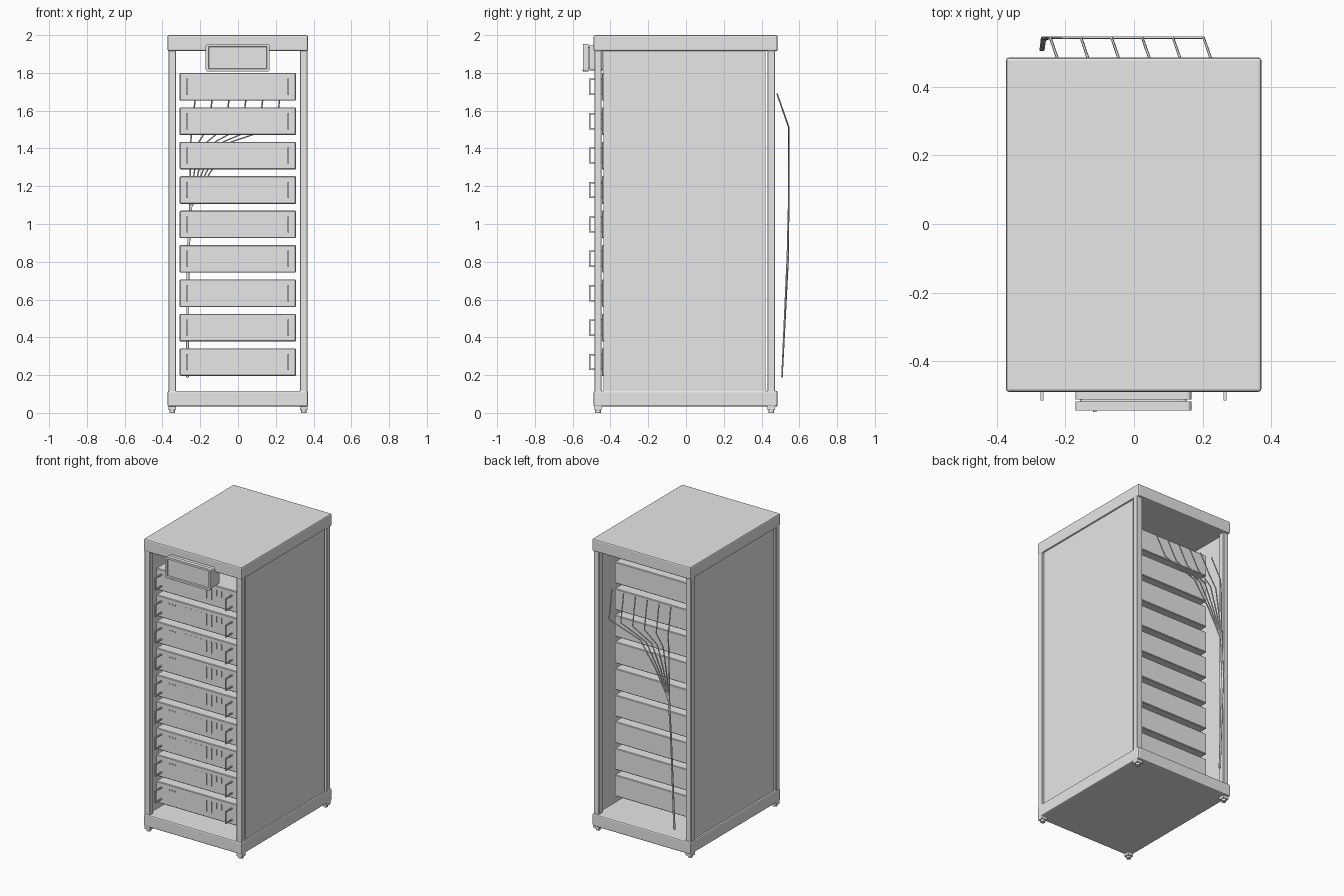
import bpy, bmesh
from mathutils import Matrix, Vector

if "Cube" in bpy.data.objects:
    bpy.data.objects.remove(bpy.data.objects["Cube"])

grey = bpy.data.materials.new("light_grey")
grey.diffuse_color = (0.8, 0.8, 0.8, 1)
grey.use_nodes = True
grey.node_tree.nodes["Principled BSDF"].inputs["Base Color"].default_value = grey.diffuse_color


def finish(name, bm, bevel=0.0, segments=2):
    """Turn a bmesh into a named object with an optional edge bevel."""
    mesh = bpy.data.meshes.new(name)
    bm.to_mesh(mesh)
    bm.free()
    obj = bpy.data.objects.new(name, mesh)
    bpy.context.collection.objects.link(obj)
    mesh.materials.append(grey)
    if bevel:
        mod = obj.modifiers.new("edge_bevel", 'BEVEL')
        mod.width, mod.segments = bevel, segments
        mod.limit_method = 'ANGLE'
    return obj


def add_box(bm, x0, x1, y0, y1, z0, z1):
    size = Matrix.Diagonal((x1 - x0, y1 - y0, z1 - z0, 1))
    centre = Matrix.Translation(((x0 + x1) / 2, (y0 + y1) / 2, (z0 + z1) / 2))
    return bmesh.ops.create_cube(bm, size=1, matrix=centre @ size)["verts"]


def box(name, dims, bevel=0.0, segments=2):
    bm = bmesh.new()
    add_box(bm, *dims)
    return finish(name, bm, bevel, segments)


# Cabinet top and base
box("cabinet_top", (-0.373, 0.371, -0.489, 0.485, 1.915, 2.0), 0.008)
box("cabinet_base", (-0.373, 0.371, -0.489, 0.485, 0.033, 0.117), 0.008)

# Corner posts, feet and side panels
for sx, side in ((-1, "left"), (1, "right")):
    for y0, y1, end in ((-0.485, -0.447, "front"), (0.432, 0.472, "rear")):
        xa, xb = sorted((sx * 0.328, sx * 0.369))
        box(f"{end}_{side}_post", (xa, xb, y0, y1, 0.11, 1.92), 0.003, 1)
        bm = bmesh.new()
        add_box(bm, xa, xb, y0, y1, 0.014, 0.04)
        bmesh.ops.create_cone(
            bm, cap_ends=True, segments=12, radius1=0.015, radius2=0.015, depth=0.016,
            matrix=Matrix.Translation((sx * 0.3485, (y0 + y1) / 2, 0.008)))
        finish(f"{end}_{side}_foot", bm)
    xa, xb = sorted((sx * 0.348, sx * 0.361))
    box(f"{side}_side_panel", (xa, xb, -0.437, 0.421, 0.11, 1.92))

# Nine rack units with handles, indicator lights and vent slots
FRONT = -0.445
for i in range(9):
    z = 0.269 + 0.1822 * i
    box(f"rack_unit_{i + 1}", (-0.309, 0.307, FRONT, 0.333, z - 0.073, z + 0.073), 0.004, 1)

    bm = bmesh.new()
    for x in (-0.268, 0.265):
        add_box(bm, x - 0.004, x + 0.004, -0.514, -0.506, z - 0.043, z + 0.043)
        for s in (-1, 1):
            zc = z + s * 0.039
            add_box(bm, x - 0.004, x + 0.004, -0.507, FRONT + 0.003, zc - 0.004, zc + 0.004)
    finish(f"unit_handles_{i + 1}", bm)

    bm = bmesh.new()
    for k in range(3):
        x = -0.207 + 0.021 * k
        add_box(bm, x - 0.004, x + 0.004, FRONT - 0.004, FRONT + 0.002, z + 0.034, z + 0.041)
    finish(f"indicator_lights_{i + 1}", bm)

    bm = bmesh.new()
    for k in range(8):
        x = -0.08 + 0.038 * k
        low = -0.035 if 2 <= k <= 5 else 0.005
        add_box(bm, x - 0.003, x + 0.003, FRONT - 0.004, FRONT + 0.002, z + low, z + 0.045)
    finish(f"vent_slots_{i + 1}", bm)

# Display: housing, bezel with a recessed screen, and a button
def rounded_block(name, x, z0, z1, y0, y1, radius, recess=False):
    bm = bmesh.new()
    add_box(bm, -x - 0.002, x - 0.002, y0, y1, z0, z1)
    edges = [e for e in bm.edges
             if abs((e.verts[0].co - e.verts[1].co).y) > 1e-4]
    bmesh.ops.bevel(bm, geom=edges, offset=radius, segments=3, profile=0.5, affect='EDGES')
    if recess:
        bm.normal_update()
        face = min(bm.faces, key=lambda f: f.calc_center_median().y)
        bmesh.ops.inset_region(bm, faces=[face], thickness=0.014)
        bmesh.ops.inset_region(bm, faces=[face], thickness=0.003)
        bmesh.ops.translate(bm, verts=face.verts, vec=(0, 0.008, 0))
    return finish(name, bm)


rounded_block("display_housing", 0.169, 1.812, 1.948, -0.512, -0.44, 0.012)
rounded_block("display_neck", 0.155, 1.822, 1.938, -0.52, -0.505, 0.01)
rounded_block("display_bezel", 0.169, 1.807, 1.953, -0.544, -0.517, 0.012, True)
box("display_button", (-0.12, -0.11, -0.548, -0.538, 1.811, 1.817))

# Rear cables: fan out at the top and gather into one bundle on the left
for i in range(6):
    top_x = -0.244 + 0.0894 * i
    spread = top_x + 0.255
    off = (i - 2.5) * 0.0015
    points = [
        (top_x + 0.021, 0.482, 1.69),
        (top_x, 0.543, 1.515),
        (-0.255 + spread * 0.48, 0.543, 1.435),
        (-0.255 + spread * 0.23, 0.543, 1.27),
        (-0.255 + spread * 0.02, 0.543, 1.09),
        (-0.264 + off, 0.542 - 0.001 * i, 0.84),
        (-0.268 + off, 0.508, 0.187),
    ]
    curve = bpy.data.curves.new(f"cable_{i + 1}", 'CURVE')
    curve.dimensions = '3D'
    curve.bevel_depth = 0.004
    curve.bevel_resolution = 1
    curve.use_fill_caps = True
    spline = curve.splines.new('POLY')
    spline.points.add(len(points) - 1)
    for p, co in zip(spline.points, points):
        p.co = (*co, 1)
    curve.materials.append(grey)
    cable = bpy.data.objects.new(f"cable_{i + 1}", curve)
    bpy.context.collection.objects.link(cable)
